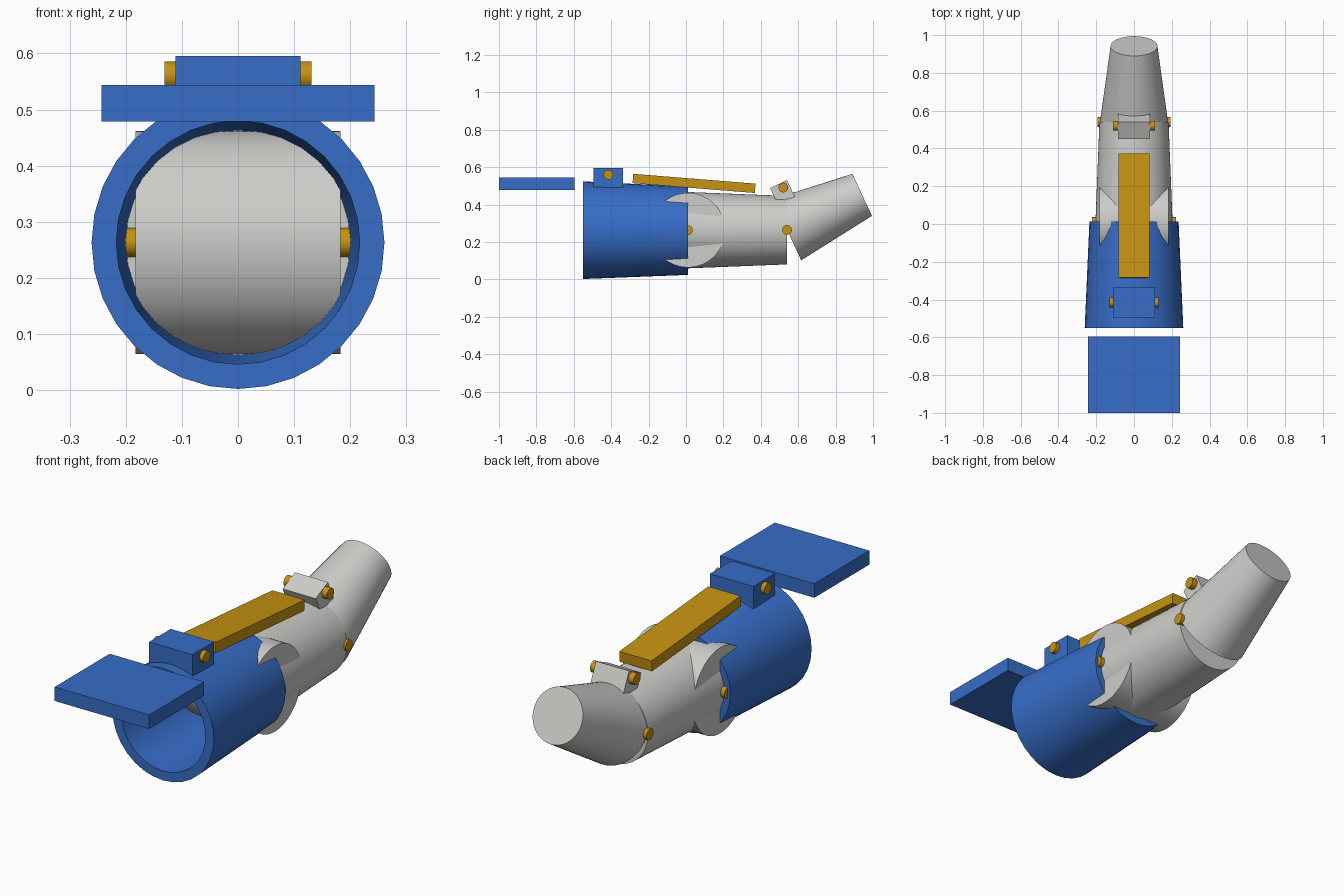
import bpy, bmesh, math
from mathutils import Matrix, Vector

if "Cube" in bpy.data.objects:
    bpy.data.objects.remove(bpy.data.objects["Cube"])


def make_material(name, rgb):
    m = bpy.data.materials.new(name)
    m.diffuse_color = (*rgb, 1)
    m.use_nodes = True
    m.node_tree.nodes["Principled BSDF"].inputs["Base Color"].default_value = m.diffuse_color
    return m


BLUE = make_material("blue", (0.038, 0.155, 0.58))
GREY = make_material("light_grey", (0.61, 0.61, 0.59))
GOLD = make_material("gold", (0.57, 0.29, 0.006))


def finish(bm, name, mat, smooth=True):
    bmesh.ops.recalc_face_normals(bm, faces=bm.faces)
    me = bpy.data.meshes.new(name)
    bm.to_mesh(me)
    bm.free()
    me.materials.append(mat)
    ob = bpy.data.objects.new(name, me)
    bpy.context.collection.objects.link(ob)
    if smooth:
        bpy.ops.object.select_all(action='DESELECT')
        ob.select_set(True)
        bpy.context.view_layer.objects.active = ob
        bpy.ops.object.shade_smooth_by_angle(angle=math.radians(30))
    return ob


def rod(name, mat, start, end, r1, r2, sides=64):
    """Solid cylinder or cone between two points."""
    a, b = Vector(start), Vector(end)
    bm = bmesh.new()
    turn = (b - a).to_track_quat('Z', 'Y').to_matrix().to_4x4()
    bmesh.ops.create_cone(bm, cap_ends=True, segments=sides, radius1=r1, radius2=r2,
                          depth=(b - a).length,
                          matrix=Matrix.Translation((a + b) / 2) @ turn)
    return finish(bm, name, mat)


def block(name, mat, centre, size, tilt=0):
    """Box tilted about the x axis (degrees)."""
    bm = bmesh.new()
    bmesh.ops.create_cube(bm, size=1, matrix=Matrix.Translation(centre)
                          @ Matrix.Rotation(math.radians(tilt), 4, 'X')
                          @ Matrix.Diagonal((*size, 1)))
    return finish(bm, name, mat, smooth=False)


def pin(name, half, y, z, r=0.026):
    return rod(name, GOLD, (-half, y, z), (half, y, z), r, r, 24)


# Hollow tapered sleeve: outer and inner loops bridged end to end
SIDES = 32
bm = bmesh.new()
rings = []
for y, z, r in ((-0.55, 0.263, 0.261), (0.012, 0.26, 0.236),
                (0.012, 0.263, 0.2), (-0.55, 0.263, 0.217)):
    rings.append([bm.verts.new((r * math.sin(t), y, z - r * math.cos(t)))
                  for t in (2 * math.pi * i / SIDES for i in range(SIDES))])
for k in range(4):
    a, b = rings[k], rings[(k + 1) % 4]
    for i in range(SIDES):
        j = (i + 1) % SIDES
        bm.faces.new((a[i], a[j], b[j], b[i]))
finish(bm, "base_sleeve", BLUE)

# Crosswise knuckle barrel, middle segment and angled tip segment
rod("knuckle", GREY, (-0.183, 0.01, 0.263), (0.183, 0.01, 0.263), 0.199, 0.199)
rod("middle_segment", GREY, (0, 0.012, 0.263), (0, 0.54, 0.263), 0.204, 0.183)
rod("tip_segment", GREY, (0, 0.54, 0.265), (0, 0.942, 0.452), 0.18, 0.124)

# Joint pins
pin("knuckle_pin", 0.223, 0.01, 0.263)
pin("tip_pin", 0.193, 0.54, 0.264)

# Top brackets with their pins
block("sleeve_bracket", BLUE, (0, -0.415, 0.543), (0.222, 0.158, 0.104))
pin("sleeve_bracket_pin", 0.131, -0.415, 0.56)
block("tip_bracket", GREY, (0, 0.516, 0.464), (0.17, 0.1, 0.1), 25)
pin("tip_bracket_pin", 0.112, 0.52, 0.491)

# Linkage bar and mounting plate
block("linkage_bar", GOLD, (0, 0.043, 0.513), (0.166, 0.656, 0.05), -4.6)
block("mounting_plate", BLUE, (0, -0.798, 0.511), (0.486, 0.404, 0.065))
